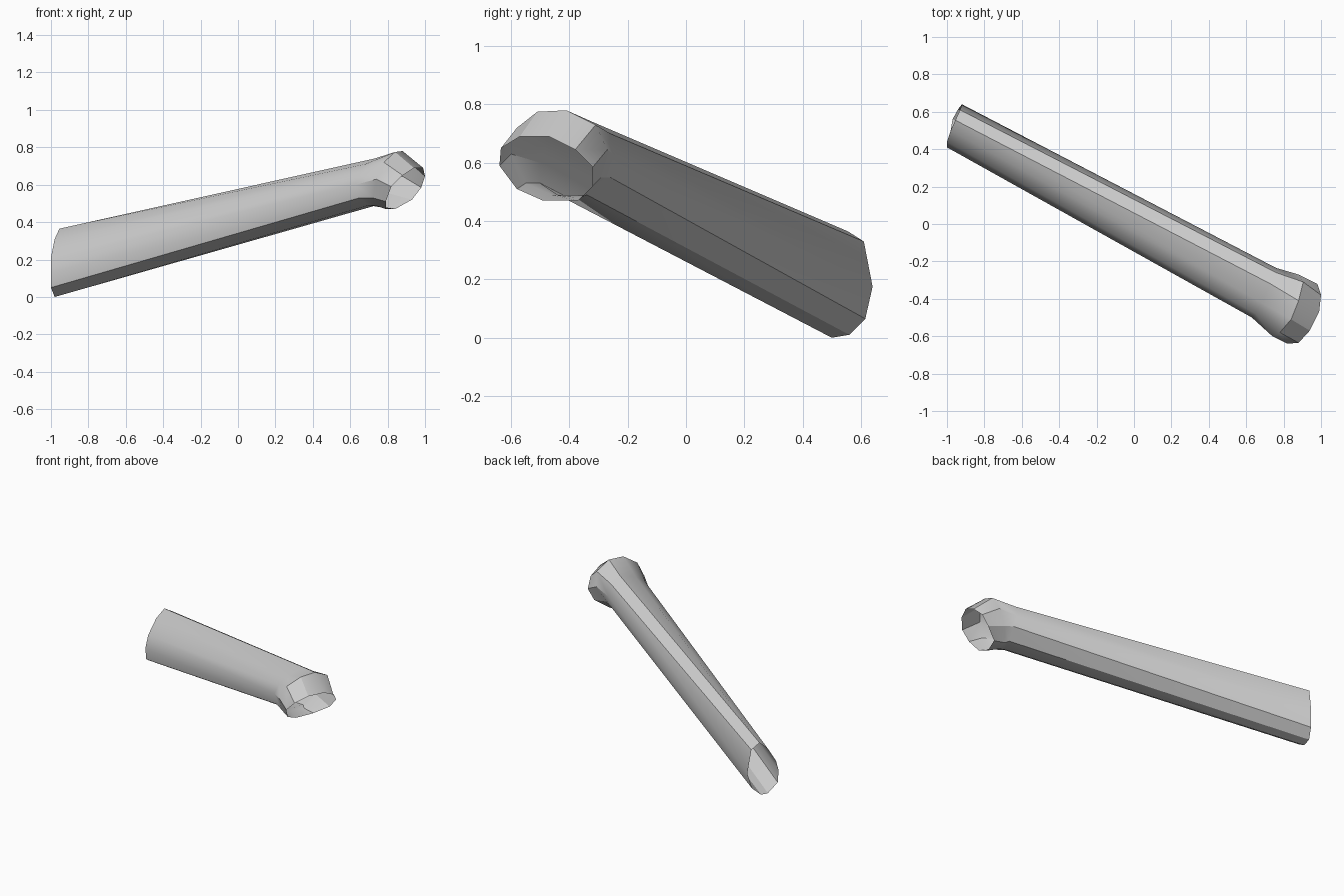
import bpy
import bmesh
import math

cube = bpy.data.objects.get("Cube")
if cube:
    bpy.data.objects.remove(cube, do_unlink=True)

# Plain grey finish
grey = bpy.data.materials.new("plain grey")
grey.use_nodes = True
colour = (0.6, 0.6, 0.6, 1)
grey.diffuse_color = colour
grey.node_tree.nodes["Principled BSDF"].inputs["Base Color"].default_value = colour

# Cross-sections, each running round the pipe from the underside by the back
tail_section = [
    (-.98, .5, 0), (-.97, .56, .01), (-.94, .615, .065), (-.92, .64, .175),
    (-.93, .61, .33), (-.955, .555, .365), (-.98, .5, .31), (-1, .44, .21),
    (-1, .41, .13), (-1, .42, .05)]
neck_section = [
    (.7, -.44, .49), (.74, -.34, .49), (.77, -.26, .55), (.76, -.235, .62),
    (.76, -.26, .7), (.73, -.32, .74), (.68, -.42, .71), (.65, -.48, .66),
    (.63, -.5, .6), (.65, -.5, .53)]
elbow_section = [
    (.73, -.46, .49), (.76, -.36, .48), (.82, -.29, .55), (.88, -.27, .645),
    (.905, -.31, .73), (.88, -.41, .78), (.84, -.51, .775), (.78, -.58, .72),
    (.74, -.6, .63), (.72, -.55, .53)]
mouth_section = [
    (.79, -.49, .47), (.84, -.37, .47), (.93, -.32, .52), (.98, -.32, .585),
    (1, -.38, .645), (.99, -.47, .69), (.94, -.57, .69), (.88, -.635, .65),
    (.82, -.64, .59), (.79, -.58, .51)]


def loft(name, sections, material):
    """Bridge matching cross-sections into one open-ended tube."""
    bm = bmesh.new()
    rings = [[bm.verts.new(point) for point in section] for section in sections]
    for start, end in zip(rings, rings[1:]):
        count = len(start)
        for i in range(count):
            following = (i + 1) % count
            bm.faces.new((start[i], start[following], end[following], end[i]))
    bmesh.ops.recalc_face_normals(bm, faces=bm.faces[:])
    # Make sure the faces point away from the middle of the first ring
    bm.normal_update()
    middle = sum((v.co for v in rings[0]), rings[0][0].co * 0) / len(rings[0])
    face = rings[0][0].link_faces[0]
    if face.normal.dot(rings[0][0].co - middle) < 0:
        bmesh.ops.reverse_faces(bm, faces=bm.faces[:])
    mesh = bpy.data.meshes.new(name)
    bm.to_mesh(mesh)
    bm.free()
    mesh.materials.append(material)
    obj = bpy.data.objects.new(name, mesh)
    bpy.context.collection.objects.link(obj)
    return obj


# Tapered pipe with a flared elbow, open at both ends
pipe = loft("bent_pipe", [tail_section, neck_section, elbow_section, mouth_section], grey)

bpy.ops.object.select_all(action="DESELECT")
pipe.select_set(True)
bpy.context.view_layer.objects.active = pipe
bpy.ops.object.shade_smooth_by_angle(angle=math.radians(30))
